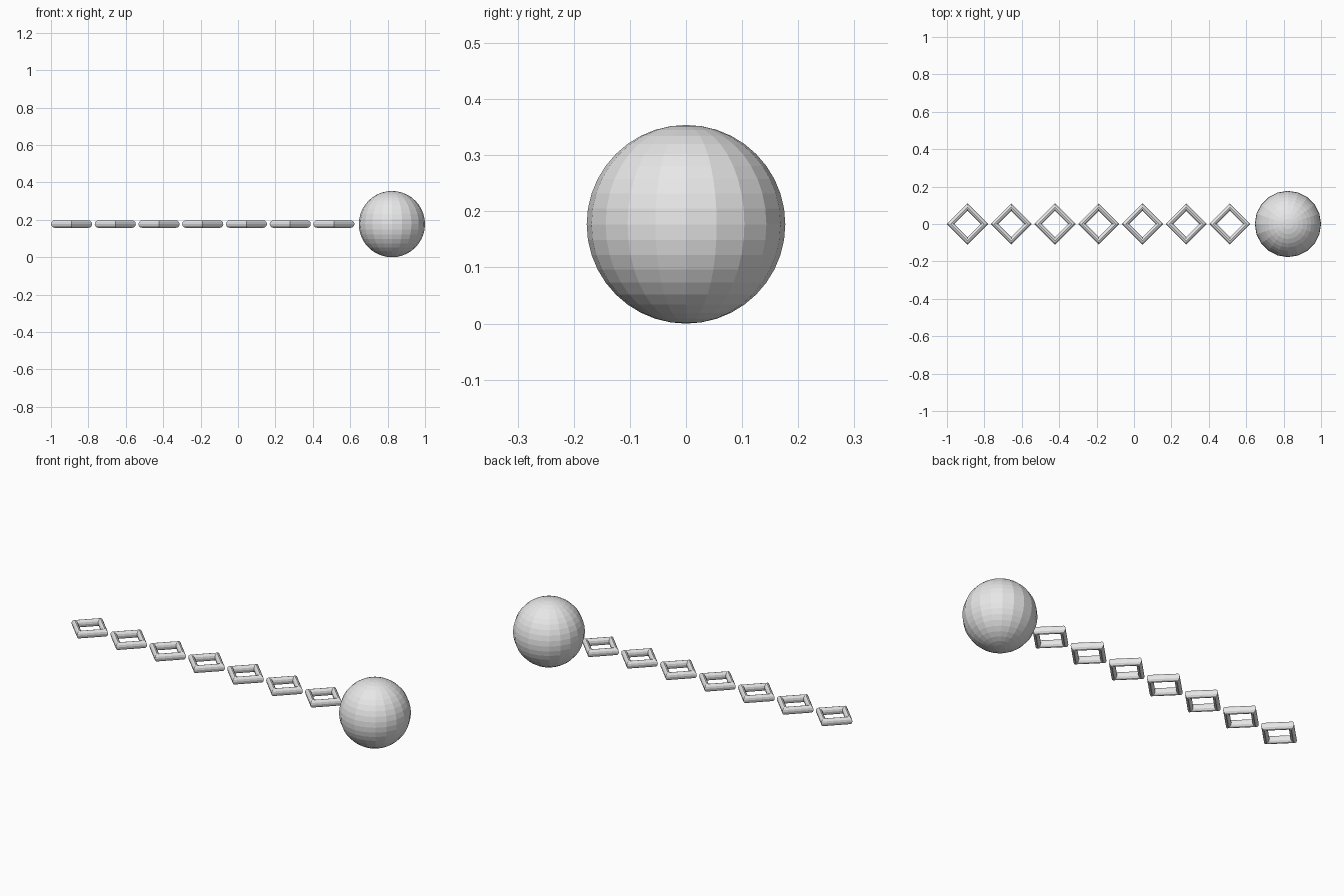
import bpy

if "Cube" in bpy.data.objects:
    bpy.data.objects.remove(bpy.data.objects["Cube"])

# One plain grey for everything
grey = bpy.data.materials.new("light_grey")
grey.use_nodes = True
colour = (0.8, 0.8, 0.8, 1)
grey.diffuse_color = colour
grey.node_tree.nodes["Principled BSDF"].inputs["Base Color"].default_value = colour

BALL_RADIUS = 0.177
LINK_COUNT = 7
LINK_PITCH = 0.2338


def finish(name):
    ob = bpy.context.object
    ob.name = name
    ob.data.materials.append(grey)
    bpy.ops.object.shade_flat()
    return ob


# Ball at the left end
bpy.ops.mesh.primitive_uv_sphere_add(
    segments=20, ring_count=20, radius=BALL_RADIUS,
    location=(1 - BALL_RADIUS, 0, BALL_RADIUS))
finish("ball")

# Row of four-sided diamond links lying flat
for i in range(LINK_COUNT):
    bpy.ops.mesh.primitive_torus_add(
        major_segments=4, minor_segments=12,
        major_radius=0.09, minor_radius=0.02,
        location=(-0.89 + i * LINK_PITCH, 0, BALL_RADIUS))
    finish(f"chain_link_{i + 1}")
